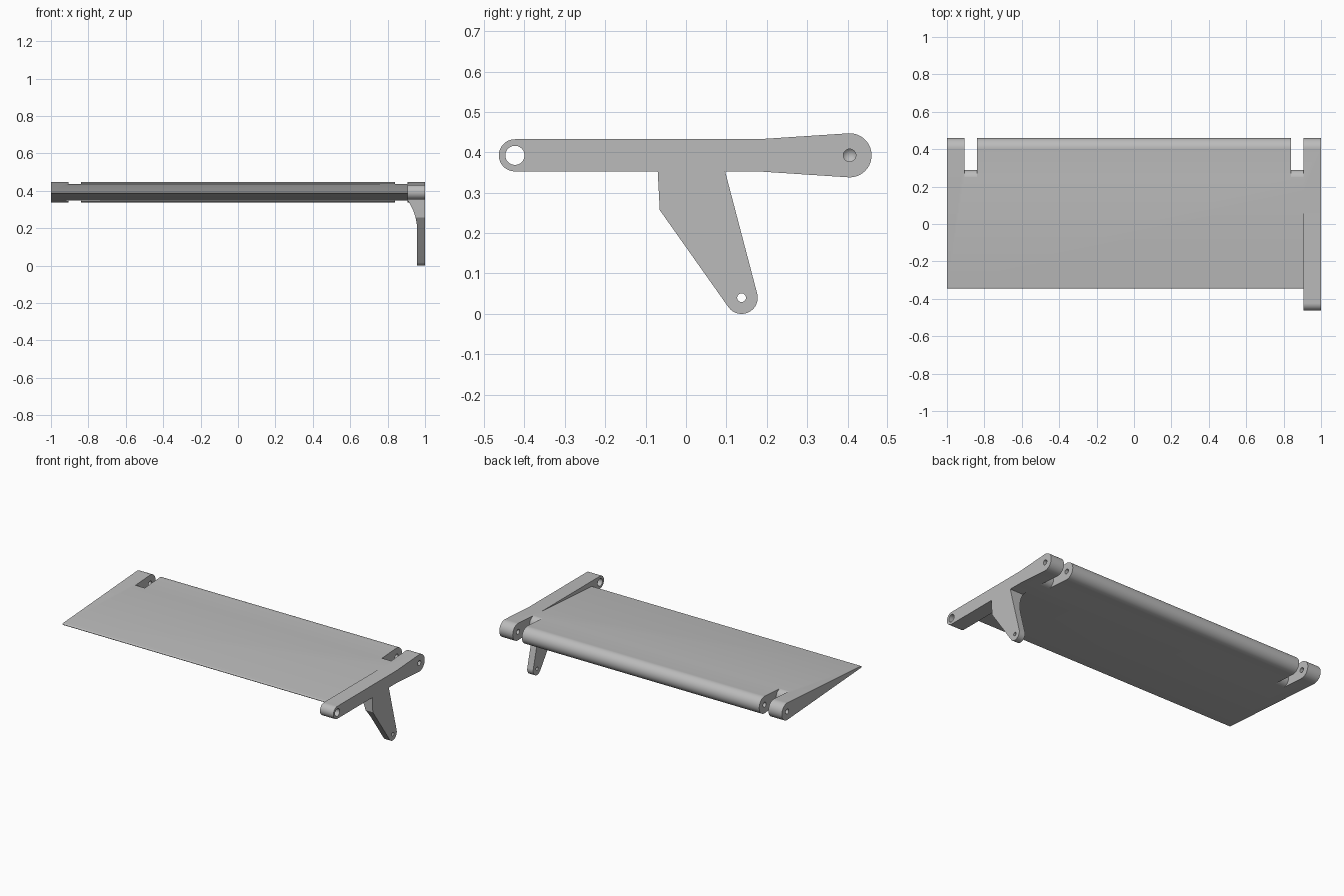
import bpy, bmesh, math
from mathutils import Matrix, Vector

default = bpy.data.objects.get("Cube")
if default:
    bpy.data.objects.remove(default, do_unlink=True)

grey = bpy.data.materials.new("plain grey")
grey.use_nodes = True
COLOUR = (0.5, 0.5, 0.5, 1)
grey.diffuse_color = COLOUR
grey.node_tree.nodes["Principled BSDF"].inputs["Base Color"].default_value = COLOUR

AXIS_Z = 0.3925
HINGE = (0.405, AXIS_Z)
FRONT_EYE = (-0.4235, AXIS_Z)
FOOT = (0.1375, 0.04)
INNER = 0.905          # inner face of the arm and end lugs
SLOT = 0.84            # far side of the hinge slots


def arc(centre, radius, start, end, steps=28):
    """Points along a circular arc, angles in radians."""
    return [(centre[0] + radius * math.cos(start + (end - start) * i / steps),
             centre[1] + radius * math.sin(start + (end - start) * i / steps))
            for i in range(steps + 1)]


def capsule(c0, r0, c1, r1):
    """Outline of two circles joined by their outer tangents, c1 on the +y side."""
    b = math.acos((r0 - r1) / (c1[0] - c0[0]))
    return arc(c1, r1, -b, b) + arc(c0, r0, b, 2 * math.pi - b)


def prism(name, outline, low, high, axis="x"):
    """Extrude an outline along x (outline is y, z) or along y (outline is x, z)."""
    bm = bmesh.new()
    if axis == "x":
        points, move = [(low, a, b) for a, b in outline], Vector((high - low, 0, 0))
    else:
        points, move = [(a, low, b) for a, b in outline], Vector((0, high - low, 0))
    face = bm.faces.new([bm.verts.new(p) for p in points])
    new = bmesh.ops.extrude_face_region(bm, geom=[face])["geom"]
    bmesh.ops.translate(bm, vec=move, verts=[v for v in new if isinstance(v, bmesh.types.BMVert)])
    bmesh.ops.recalc_face_normals(bm, faces=bm.faces)
    return to_object(name, bm)


def to_object(name, bm):
    mesh = bpy.data.meshes.new(name)
    bm.to_mesh(mesh)
    bm.free()
    mesh.materials.append(grey)
    obj = bpy.data.objects.new(name, mesh)
    bpy.context.collection.objects.link(obj)
    return obj


def drill(name, centre, radius, start, end, tip=0.0):
    """Round cutter along x, with an optional pointed end."""
    outline = arc(centre, radius, 0, 2 * math.pi, 32)[:-1]
    obj = prism(name, outline, start, end)
    if tip:
        bm = bmesh.new()
        bm.from_mesh(obj.data)
        cap = [f for f in bm.faces if abs(f.calc_center_median().x - end) < 1e-4]
        hub = bmesh.ops.poke(bm, faces=cap)["verts"][0]
        hub.co.x += tip
        bmesh.ops.recalc_face_normals(bm, faces=bm.faces)
        bm.to_mesh(obj.data)
        bm.free()
    return obj


def combine(target, tool, operation):
    mod = target.modifiers.new(operation.lower(), "BOOLEAN")
    mod.operation, mod.solver, mod.object = operation, "EXACT", tool
    bpy.context.view_layer.objects.active = target
    bpy.ops.object.modifier_apply(modifier=mod.name)
    bpy.data.objects.remove(tool, do_unlink=True)


# Wedge-shaped flap with a thick rounded hinge edge
flap = prism("hinged_flap", capsule((-0.339, AXIS_Z), 0.006, HINGE, 0.0545), -1, 1)

# Hinge slots with a rounded inner end
slot = [(0.245, 0.2)] + arc((0.245, AXIS_Z), 0.045, -math.pi / 2, math.pi / 2, 20)
slot += [(0.245, 0.6), (0.55, 0.6), (0.55, 0.2)]
for low, high in ((-INNER, -SLOT), (SLOT, INNER)):
    combine(flap, prism("slot_cutter", slot, low, high), "DIFFERENCE")

# Straight side arm with a rounded front eye
arm = prism("side_arm", capsule(FRONT_EYE, 0.0398, HINGE, 0.0398), INNER, 1)

# Lever leg, thinned on its inner side by a long fillet
leg_outline = [(0.09, 0.38), (-0.071, 0.38), (-0.07, 0.352), (-0.065, 0.257)]
leg_outline += arc(FOOT, 0.04, math.radians(-144.4), math.radians(14.6))
leg_outline += [(0.097, 0.352)]
leg = prism("lever_leg", leg_outline, INNER, 1)
fillet_start, fillet_radius, thin = 0.185, 0.29, 0.958
sweep = math.asin((0.352 - fillet_start) / fillet_radius)
relief = [(0.8, -0.1), (thin, -0.1)]
relief += arc((thin - fillet_radius, fillet_start), fillet_radius, 0, sweep, 16)
relief += [(0.8, 0.352)]
combine(leg, prism("relief_cutter", relief, -0.3, 0.4, "y"), "DIFFERENCE")

combine(arm, leg, "UNION")
combine(flap, arm, "UNION")

# Pin holes: blind at the hinge, open at the front eye and the foot
for side in (-1, 1):
    combine(flap, drill("hinge_drill", HINGE, 0.0155, side * 1.1, side * 0.78, -side * 0.015),
            "DIFFERENCE")
combine(flap, drill("eye_drill", FRONT_EYE, 0.0237, 0.8, 1.1), "DIFFERENCE")
combine(flap, drill("foot_drill", FOOT, 0.0108, 0.8, 1.1), "DIFFERENCE")

# Smooth the round surfaces, keep the edges crisp
bpy.ops.object.select_all(action="DESELECT")
flap.select_set(True)
bpy.context.view_layer.objects.active = flap
bpy.ops.object.shade_smooth_by_angle(angle=math.radians(30))
